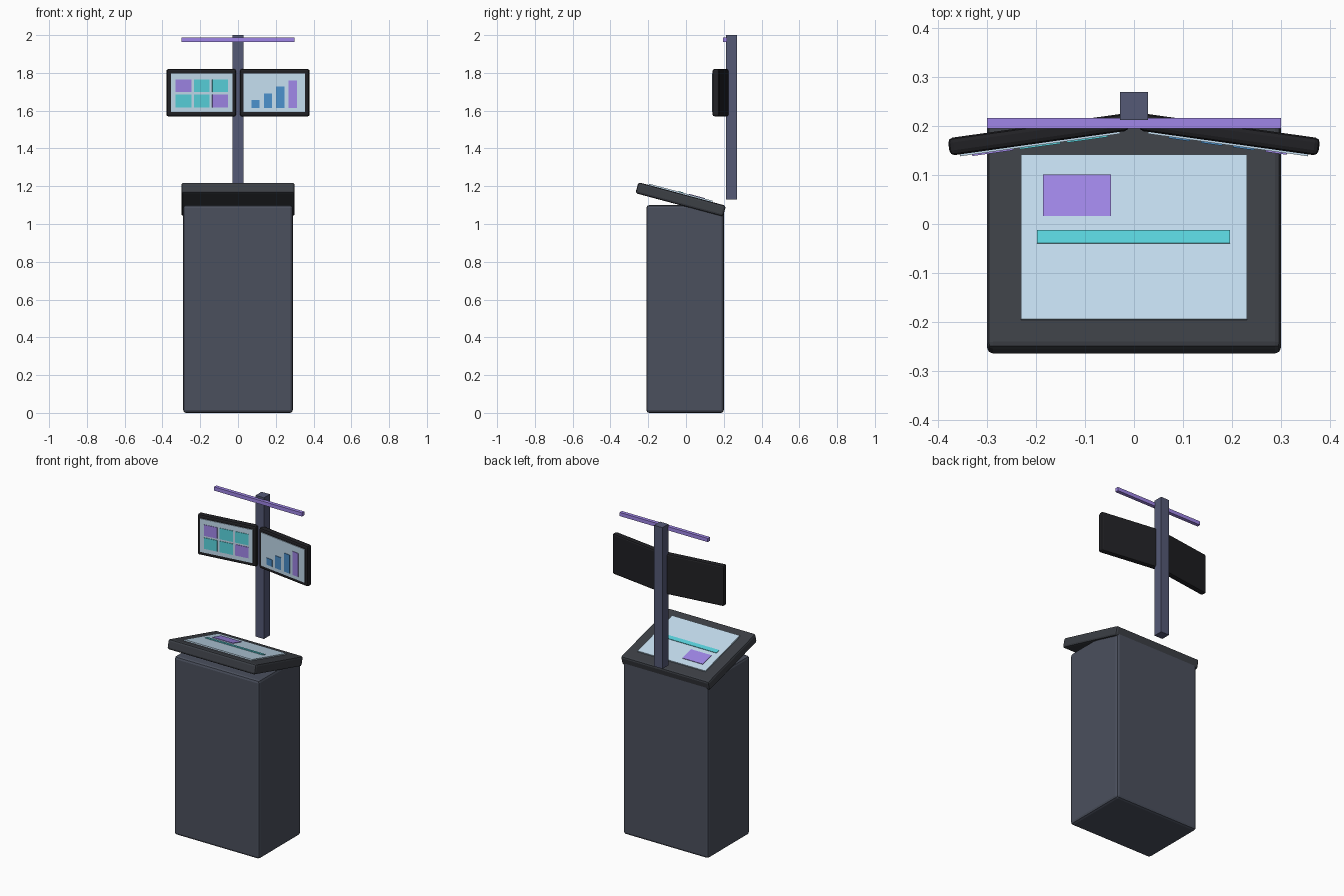
import bpy, bmesh
from math import radians
from mathutils import Matrix

if "Cube" in bpy.data.objects:
    bpy.data.objects.remove(bpy.data.objects["Cube"])

COLOURS = {
    "body": (0.07, 0.08, 0.11), "slab": (0.045, 0.05, 0.06), "casing": (0.015, 0.015, 0.018),
    "post": (0.09, 0.10, 0.18), "screen": (0.55, 0.72, 0.86), "purple": (0.35, 0.24, 0.80),
    "teal": (0.10, 0.65, 0.72), "blue": (0.07, 0.28, 0.60),
}
MATS = {}
for key, rgb in COLOURS.items():
    MATS[key] = bpy.data.materials.new(key)
    MATS[key].diffuse_color = (*rgb, 1)


def box(name, size, centre, colour, frame=Matrix(), bevel=0.0):
    """Box of a given size, placed inside a local frame."""
    mesh = bpy.data.meshes.new(name)
    bm = bmesh.new()
    bmesh.ops.create_cube(bm, size=1)
    bmesh.ops.scale(bm, vec=size, verts=bm.verts)
    if bevel:
        bmesh.ops.bevel(bm, geom=bm.edges[:], offset=bevel, segments=2,
                        profile=0.5, affect='EDGES')
    bm.to_mesh(mesh)
    bm.free()
    mesh.materials.append(MATS[colour])
    ob = bpy.data.objects.new(name, mesh)
    bpy.context.collection.objects.link(ob)
    ob.matrix_world = frame @ Matrix.Translation(centre)
    return ob


def graphic(name, size, pos, top, colour, frame):
    """Thin flat element lying on a display; local z is the display normal."""
    return box(name, (*size, 0.003), (*pos, top), colour, frame)


# cabinet
box("cabinet", (0.58, 0.41, 1.10), (0, -0.005, 0.55), "body", bevel=0.015)

# tilted console top with its touch screen
console = Matrix.Translation((0, -0.028, 1.13)) @ Matrix.Rotation(radians(-15), 4, 'X')
box("console_top", (0.60, 0.48, 0.06), (0, 0, 0), "slab", console, bevel=0.012)
box("console_screen", (0.462, 0.348, 0.008), (0, -0.008, 0.033), "screen", console)
graphic("console_tile", (0.139, 0.087), (-0.116, 0.079), 0.0385, "purple", console)
graphic("console_strip", (0.395, 0.028), (-0.001, -0.008), 0.0385, "teal", console)

# rear post and light bar
box("post", (0.057, 0.058, 0.87), (0, 0.241, 1.565), "post")
box("light_bar", (0.60, 0.022, 0.023), (0, 0.206, 1.975), "purple")

# pair of angled monitors
frames = {}
for side, s in (("left", -1), ("right", 1)):
    f = (Matrix.Translation((s * 0.195, 0.183, 1.695))
         @ Matrix.Rotation(radians(-8 * s), 4, 'Z') @ Matrix.Rotation(radians(90), 4, 'X'))
    frames[side] = f
    box(f"{side}_monitor", (0.37, 0.25, 0.036), (0, 0, 0), "casing", f, bevel=0.010)
    box(f"{side}_monitor_screen", (0.33, 0.205, 0.005), (0, 0, 0.0195), "screen", f)

# tile grid on the left monitor
for row, y in enumerate((0.037, -0.043)):
    for col in range(3):
        colour = "purple" if (row, col) in ((0, 0), (1, 2)) else "teal"
        graphic(f"tile_{row}_{col}", (0.084, 0.068), ((col - 1) * 0.098, y),
                0.0235, colour, frames["left"])

# bar chart on the right monitor
for i, h in enumerate((0.042, 0.077, 0.114, 0.145)):
    graphic(f"chart_bar_{i}", (0.044, h), (-0.1 + i * 0.0665, -0.081 + h / 2),
            0.0235, "purple" if i == 3 else "blue", frames["right"])

for m in bpy.data.materials:
    if m.users and not m.is_grease_pencil:
        m.use_nodes = True
        m.node_tree.nodes["Principled BSDF"].inputs["Base Color"].default_value = m.diffuse_color
